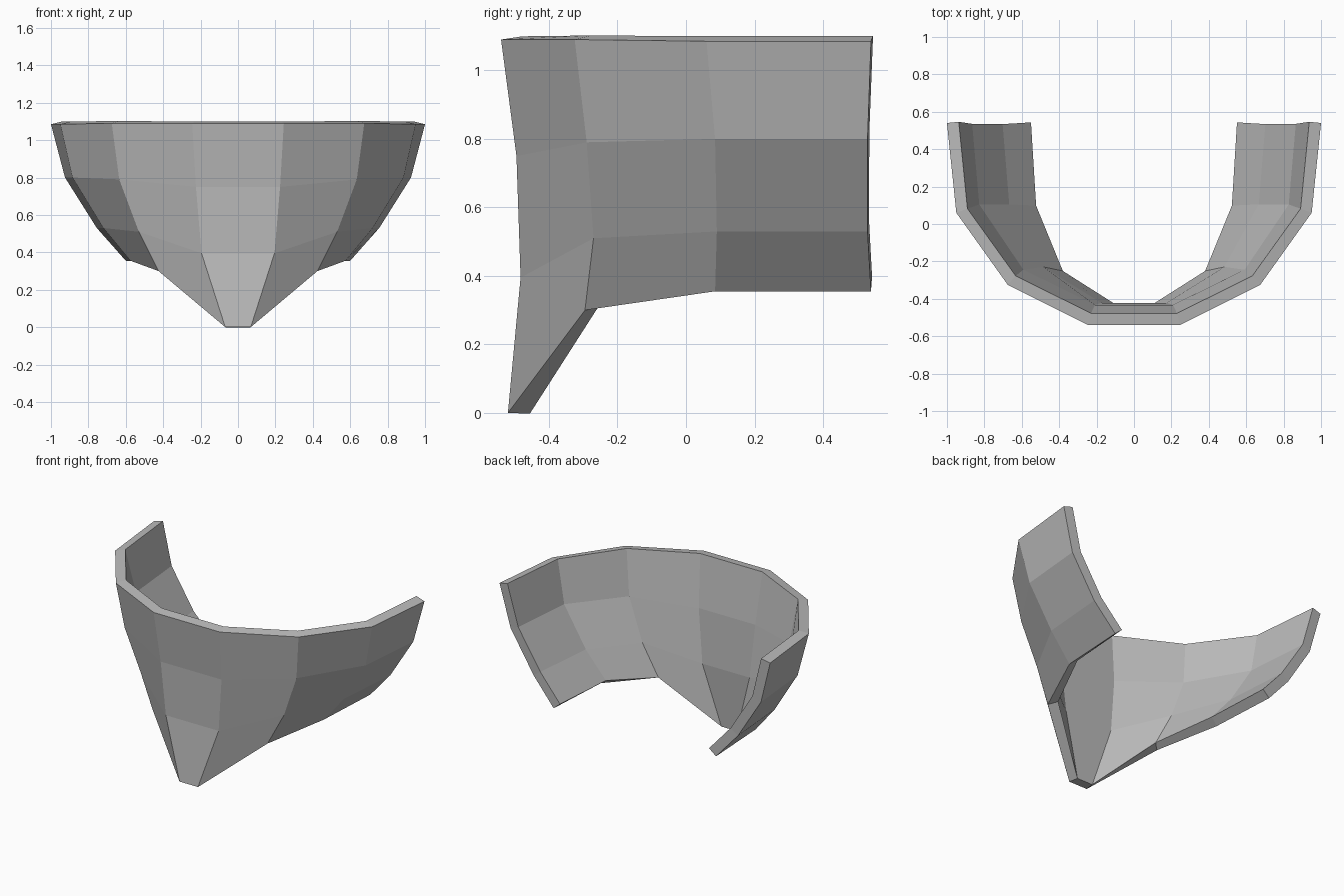
import bpy
import bmesh

# Remove the default object
default_cube = bpy.data.objects.get("Cube")
if default_cube:
    bpy.data.objects.remove(default_cube, do_unlink=True)


def make_material(name, colour):
    material = bpy.data.materials.new(name)
    material.use_nodes = True
    material.diffuse_color = colour
    shader = next(n for n in material.node_tree.nodes if n.type == "BSDF_PRINCIPLED")
    shader.inputs["Base Color"].default_value = colour
    return material


# Outer surface ribs of the left half, each listed from rim to lower edge
back_rib = [(1.0, 0.54, 1.085), (0.925, 0.53, 0.8), (0.755, 0.53, 0.53), (0.6, 0.54, 0.355)]
side_rib = [(0.95, 0.06, 1.085), (0.885, 0.085, 0.8), (0.72, 0.09, 0.53), (0.575, 0.085, 0.355)]
corner_rib = [(0.675, -0.325, 1.09), (0.635, -0.29, 0.79), (0.53, -0.27, 0.51), (0.425, -0.295, 0.3)]
front_rib = [(0.245, -0.54, 1.09), (0.225, -0.495, 0.75), (0.195, -0.483, 0.395), (0.068, -0.52, 0.0)]

# Mirror the ribs so they run from the right end round the front to the left end
left_ribs = [front_rib, corner_rib, side_rib, back_rib]
right_ribs = [[(-x, y, z) for x, y, z in rib] for rib in reversed(left_ribs)]
ribs = right_ribs + left_ribs


def build_shell(name, ribs, thickness, material):
    """Bridge neighbouring ribs with flat panels and thicken them inwards."""
    bm = bmesh.new()
    grid = [[bm.verts.new(point) for point in rib] for rib in ribs]
    for rib, following in zip(grid, grid[1:]):
        for row in range(len(rib) - 1):
            bm.faces.new((rib[row + 1], following[row + 1], following[row], rib[row]))
    mesh = bpy.data.meshes.new(name)
    bm.to_mesh(mesh)
    bm.free()
    mesh.materials.append(material)
    shell = bpy.data.objects.new(name, mesh)
    bpy.context.collection.objects.link(shell)
    wall = shell.modifiers.new("Wall thickness", "SOLIDIFY")
    wall.thickness = thickness
    wall.offset = -1
    return shell


grey = make_material("plain grey", (0.5, 0.5, 0.5, 1.0))
build_shell("curved_guard_shell", ribs, 0.065, grey)
